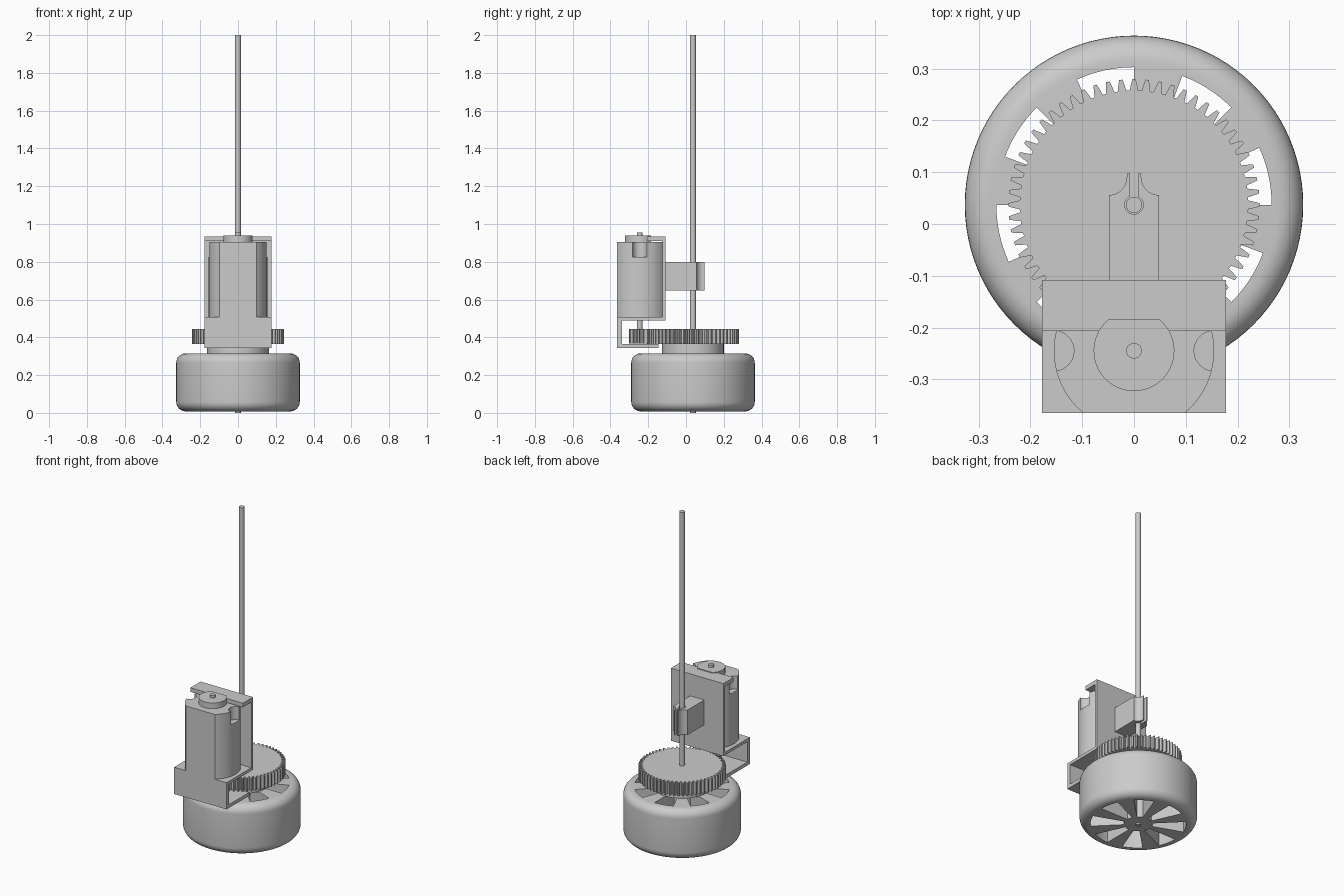
import bpy, bmesh, math
from math import cos, sin, pi, radians

if "Cube" in bpy.data.objects:
    bpy.data.objects.remove(bpy.data.objects["Cube"])

WY = 0.037    # wheel axis y
MY = -0.245   # motor axis y


def finish(name, bm, smooth=True):
    bmesh.ops.recalc_face_normals(bm, faces=bm.faces)
    me = bpy.data.meshes.new(name)
    bm.to_mesh(me)
    bm.free()
    ob = bpy.data.objects.new(name, me)
    bpy.context.collection.objects.link(ob)
    if smooth:
        bpy.ops.object.select_all(action='DESELECT')
        ob.select_set(True)
        bpy.context.view_layer.objects.active = ob
        bpy.ops.object.shade_smooth_by_angle(angle=radians(30))
    return ob


def add_prism(bm, pts, lo, hi, axis='Z'):
    """Extrude an outline along z (points are x,y) or along x (points are y,z)."""
    put = (lambda p: (p[0], p[1], lo)) if axis == 'Z' else (lambda p: (lo, p[0], p[1]))
    face = bm.faces.new([bm.verts.new(put(p)) for p in pts])
    ext = bmesh.ops.extrude_face_region(bm, geom=[face])
    vs = [g for g in ext['geom'] if isinstance(g, bmesh.types.BMVert)]
    d = (0, 0, hi - lo) if axis == 'Z' else (hi - lo, 0, 0)
    bmesh.ops.translate(bm, verts=vs, vec=d)


def prism(name, pts, lo, hi, axis='Z'):
    bm = bmesh.new()
    add_prism(bm, pts, lo, hi, axis)
    return finish(name, bm)


def arc(cx, cy, r, a0, a1, n):
    return [(cx + r * cos(radians(a0 + (a1 - a0) * i / n)),
             cy + r * sin(radians(a0 + (a1 - a0) * i / n))) for i in range(n + 1)]


def circle(cx, cy, r, n=32):
    return arc(cx, cy, r, 0, 360, n)[:-1]


def cut(target, cutter):
    mod = target.modifiers.new('cut', 'BOOLEAN')
    mod.operation = 'DIFFERENCE'
    mod.solver = 'EXACT'
    mod.object = cutter
    bpy.ops.object.select_all(action='DESELECT')
    target.select_set(True)
    bpy.context.view_layer.objects.active = target
    bpy.ops.object.modifier_apply(modifier=mod.name)
    bpy.data.objects.remove(cutter)
    bpy.ops.object.shade_smooth_by_angle(angle=radians(30))


def gear(name, cy, teeth, root, tip, phase, lo, hi):
    pts = []
    mid = (root + tip) / 2
    for i in range(teeth):
        for f, r in ((-.36, root), (-.25, mid), (-.13, tip), (.13, tip), (.25, mid), (.36, root)):
            a = phase + 2 * pi * (i + f) / teeth
            pts.append((r * cos(a), cy + r * sin(a)))
    return prism(name, pts, lo, hi)


# wheel: rounded profile spun around its axis
R, B, LO, HI = 0.327, 0.05, 0.008, 0.315
prof = [(0, LO)] + arc(R - B, LO + B, B, -90, 0, 8) + arc(R - B, HI - B, B, 0, 90, 8) + [(0, HI)]
bm = bmesh.new()
vs = [bm.verts.new((r, WY, z)) for r, z in prof]
es = [bm.edges.new(p) for p in zip(vs, vs[1:])]
bmesh.ops.spin(bm, geom=vs + es, cent=(0, WY, 0), axis=(0, 0, 1), angle=2 * pi, steps=96)
bmesh.ops.remove_doubles(bm, verts=bm.verts, dist=1e-5)
wheel = finish('wheel', bm)

# eight windows between the spokes
bm = bmesh.new()
for k in range(8):
    a = 45 * k
    add_prism(bm, arc(0, WY, 0.266, a, a + 24.5, 8) + arc(0, WY, 0.08, a + 24.5, a, 4), -0.1, 0.4)
cut(wheel, finish('window_cutter', bm))

# collar, gears and axle
prism('collar', circle(0, WY, 0.163, 64), 0.314, 0.366)
gear('large_gear', WY, 60, 0.221, 0.243, 0, 0.365, 0.445)
gear('pinion', MY, 13, 0.036, 0.058, pi / 2 + pi / 13, 0.367, 0.443)
prism('axle', circle(0, WY, 0.0155), 0.0, 2.0)

# motor can: cylinder with two flats and side notches
half = math.degrees(math.asin(0.12 / 0.155))
can = arc(0, MY, 0.155, -half, half, 20) + arc(0, MY, 0.155, 180 - half, 180 + half, 20)
motor = prism('motor_can', can, 0.508, 0.905)
bm = bmesh.new()
for s in (-1, 1):
    add_prism(bm, circle(s * 0.155, MY, 0.039), 0.825, 1.0)
cut(motor, finish('notch_cutter', bm))

# motor end boss with a flat at the back, and motor shaft
flat = math.degrees(math.asin(0.06 / 0.078))
prism('motor_boss', arc(0, MY, 0.078, 180 - flat, 360 + flat, 40), 0.90, 0.94)
prism('motor_shaft_top', circle(0, MY, 0.015), 0.93, 0.955)
prism('motor_shaft_bottom', circle(0, MY, 0.015), 0.37, 0.52)

# folded bracket, side profile extruded across x
bracket = [(-.365, .344), (-.145, .344), (-.145, .365), (-.34, .365), (-.34, .49), (-.108, .49),
           (-.108, .935), (-.207, .935), (-.207, .91), (-.125, .91), (-.125, .508), (-.365, .508)]
prism('bracket', bracket, -0.178, 0.178, 'X')

# axle clip: block with a round seat, a slot and two prongs
side = [(0.048, -0.110)] + [(0.048, 0.054)] + arc(0.048, 0.09, 0.034, 270, 180, 8) + [(0.014, 0.098), (0.008, 0.098)]
open_a = math.degrees(math.acos(0.008 / 0.018))
seat = arc(0, WY, 0.018, open_a, -180 - open_a - 0, 28)
seat = arc(0, WY, 0.018, open_a, -180 - open_a, 28)
left = [(-x, y) for x, y in reversed(side)]
prism('axle_clip', side + seat + left, 0.647, 0.80)
